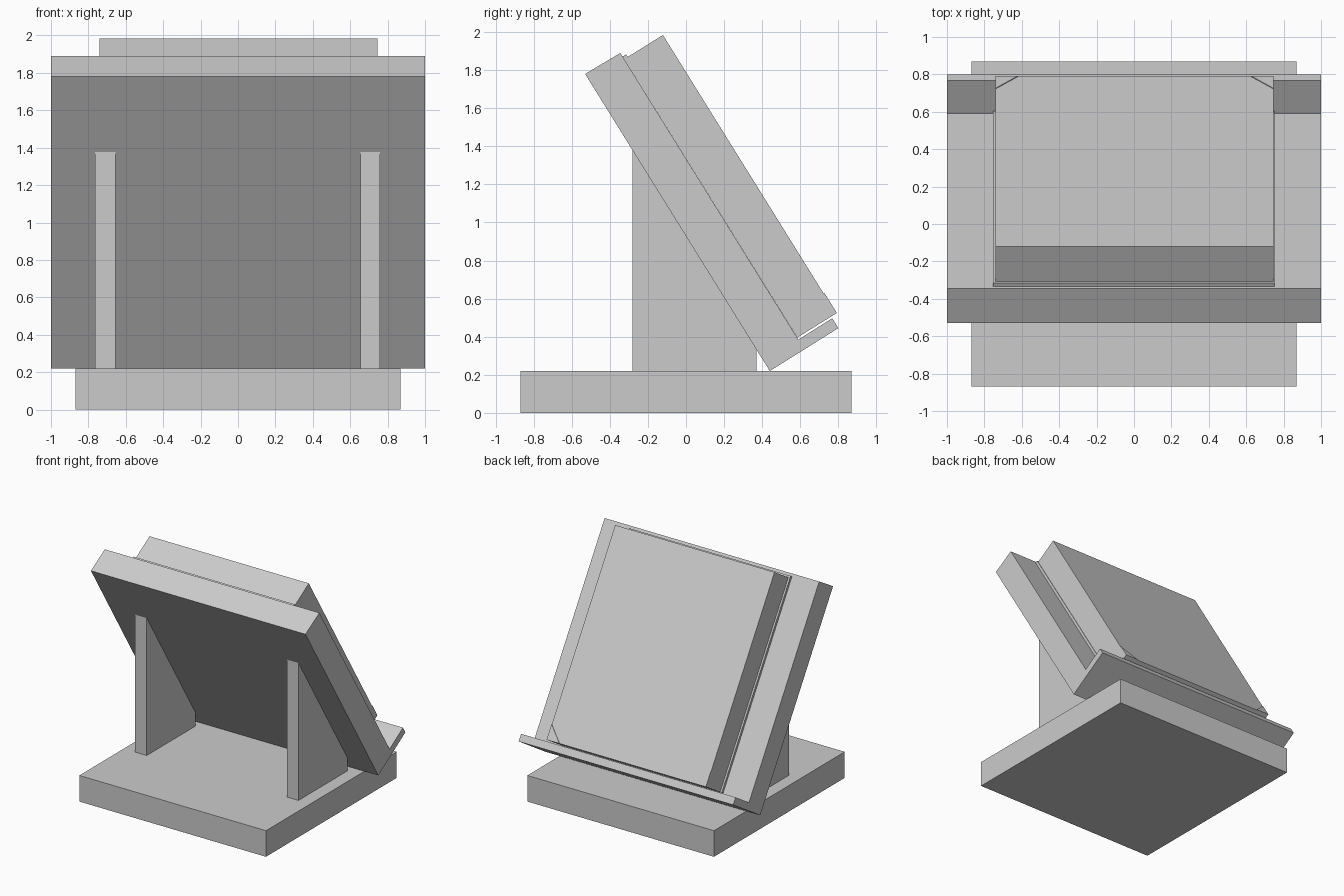
import bpy
import bmesh
from mathutils import Vector

if "Cube" in bpy.data.objects:
    bpy.data.objects.remove(bpy.data.objects["Cube"], do_unlink=True)

grey = bpy.data.materials.new("light grey")
grey.use_nodes = True
grey.diffuse_color = (0.6, 0.6, 0.6, 1)
grey.node_tree.nodes["Principled BSDF"].inputs["Base Color"].default_value = (0.6, 0.6, 0.6, 1)


def prism(name, outline, sweep):
    """Sweep a flat outline along a vector into a closed solid."""
    bm = bmesh.new()
    face = bm.faces.new([bm.verts.new(p) for p in outline])
    side = bmesh.ops.extrude_face_region(bm, geom=[face])
    moved = [v for v in side["geom"] if isinstance(v, bmesh.types.BMVert)]
    bmesh.ops.translate(bm, verts=moved, vec=sweep)
    bmesh.ops.recalc_face_normals(bm, faces=bm.faces)
    mesh = bpy.data.meshes.new(name)
    bm.to_mesh(mesh)
    bm.free()
    mesh.materials.append(grey)
    obj = bpy.data.objects.new(name, mesh)
    bpy.context.collection.objects.link(obj)
    return obj


def side_profile(name, x0, x1, points):
    return prism(name, [(x0, y, z) for y, z in points], Vector((x1 - x0, 0, 0)))


# Tilted frame of the rest: down the slope, and out from its reading face
top_edge = Vector((0, -0.345, 1.89))
down = Vector((0, 0.97, -1.56)).normalized()
out = Vector((0, -down.z, down.y))


def tilted(d, o, x=0):
    return top_edge + down * d + out * o + Vector((x, 0, 0))


def tilted_slab(name, x0, x1, d0, d1, o0, o1):
    corners = [(d0, o0), (d1, o0), (d1, o1), (d0, o1)]
    return prism(name, [tilted(d, o, x0) for d, o in corners], Vector((x1 - x0, 0, 0)))


# Base block
side_profile("base", -0.87, 0.87, [(-0.87, 0), (0.87, 0), (0.87, 0.22), (-0.87, 0.22)])

# Sloping back rest with its ledge, one L-shaped profile
side_profile("rest_with_ledge", -1, 1, [
    (-0.53, 1.78), (-0.345, 1.89), (0.59, 0.385),
    (0.768, 0.497), (0.80, 0.445), (0.44, 0.22)])

# Upright supports under the rest
for side, x0, x1 in (("right", -0.765, -0.655), ("left", 0.655, 0.76)):
    side_profile(side + "_support", x0, x1, [
        (-0.28, 0.22), (0.37, 0.22), (0.37, 0.333), (-0.28, 1.38)])

# Book: thin back cover and thick block
tilted_slab("back_cover", -0.755, 0.75, 0.022, 1.76, 0, 0.022)
tilted_slab("book_block", -0.74, 0.745, 0.038, 1.76, 0.022, 0.24)

# Thin triangular corner pieces on the lower front corners
for side, x, inward in (("right", -0.74, 1), ("left", 0.745, -1)):
    prism(side + "_corner", [
        tilted(1.76, 0.24, x),
        tilted(1.76, 0.24, x + inward * 0.12),
        tilted(1.635, 0.24, x)], out * 0.005)
